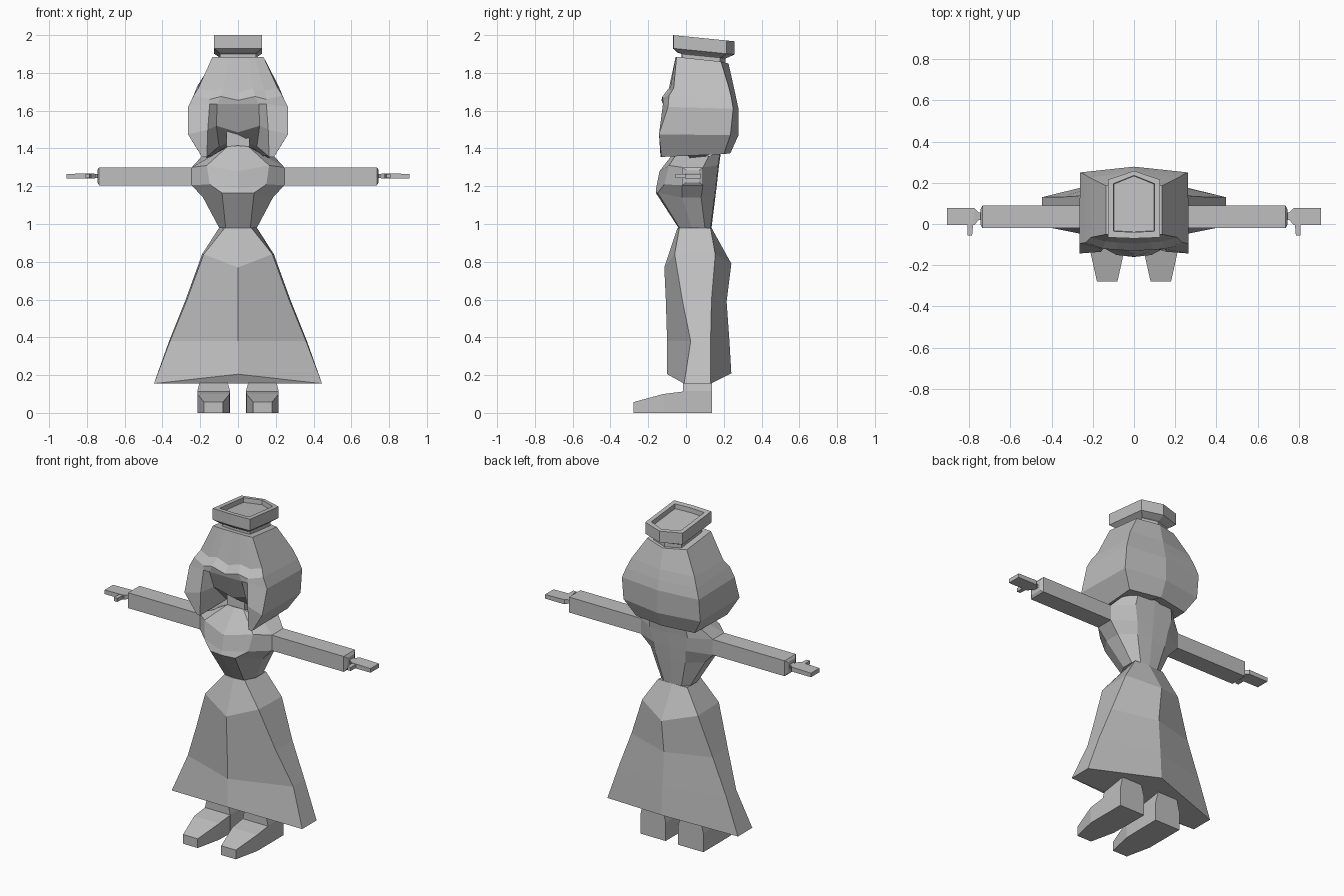
import bpy, bmesh

grey = bpy.data.materials.new("plain_grey")
grey.diffuse_color = (0.52, 0.52, 0.52, 1)


def loft(name, rings):
    """Skin closed rings of points in order and cap both ends."""
    bm = bmesh.new()
    vs = [[bm.verts.new(p) for p in r] for r in rings]
    n = len(rings[0])
    for a, b in zip(vs, vs[1:]):
        for i in range(n):
            j = (i + 1) % n
            bm.faces.new((a[i], a[j], b[j], b[i]))
    bm.faces.new(vs[0])
    bm.faces.new(vs[-1])
    bmesh.ops.recalc_face_normals(bm, faces=bm.faces)
    me = bpy.data.meshes.new(name)
    bm.to_mesh(me)
    bm.free()
    me.materials.append(grey)
    ob = bpy.data.objects.new(name, me)
    bpy.context.collection.objects.link(ob)
    return ob


def sym(half):
    """Half ring from front centre to back centre, completed across x = 0."""
    return half + [(-x, y, z) for x, y, z in half[-2:0:-1]]


def pair(name, rings):
    """Left and right copies of a part."""
    for side, s in (("right", 1), ("left", -1)):
        loft(f"{side}_{name}", [[(s * x, y, z) for x, y, z in r] for r in rings])


def rect_z(x0, x1, y0, y1, z):
    return [(x0, y0, z), (x1, y0, z), (x1, y1, z), (x0, y1, z)]


def rect_x(x, y0, y1, z0, z1):
    return [(x, y0, z0), (x, y1, z0), (x, y1, z1), (x, y0, z1)]


def rect_y(y, x0, x1, z0, z1):
    return [(x0, y, z0), (x1, y, z0), (x1, y, z1), (x0, y, z1)]


# Skirt: front centre, front side, back side, back centre
loft("skirt", [sym(r) for r in (
    [(0, -.10, .205), (.445, -.01, .155), (.445, .13, .155), (0, .24, .21)],
    [(0, -.10, .38), (.36, .025, .38), (.365, .13, .38), (0, .23, .38)],
    [(0, -.107, .60), (.27, -.02, .60), (.277, .135, .60), (0, .215, .59)],
    [(0, -.115, .77), (.182, -.06, .84), (.19, .155, .84), (0, .24, .79)],
    [(0, -.045, .98), (.07, -.035, .98), (.10, .13, .98), (0, .135, .98)],
)])

# Torso with faceted bust and shoulders
loft("torso", [sym(r) for r in (
    [(0, -.04, .98), (.065, -.035, .98), (.10, .03, .98),
     (.10, .10, .98), (.06, .13, .98), (0, .135, .98)],
    [(0, -.16, 1.165), (.085, -.15, 1.165), (.185, -.02, 1.14),
     (.185, .08, 1.14), (.10, .15, 1.14), (0, .155, 1.14)],
    [(0, -.158, 1.19), (.15, -.115, 1.21), (.245, -.02, 1.205),
     (.245, .09, 1.205), (.11, .16, 1.22), (0, .165, 1.22)],
    [(0, -.14, 1.28), (.165, -.09, 1.31), (.245, -.02, 1.30),
     (.245, .09, 1.30), (.13, .17, 1.31), (0, .175, 1.31)],
    [(0, -.035, 1.415), (.055, -.025, 1.41), (.16, .02, 1.35),
     (.19, .12, 1.36), (.12, .18, 1.38), (0, .185, 1.38)],
)])
loft("neck", [rect_z(-.06, .06, -.025, .12, 1.36),
              rect_z(-.06, .06, -.02, .12, 1.50)])

# Head and hair: centre, face, opening edge, front corner, back corner, back centre
loft("head", [sym(r) for r in (
    [(0, -.055, 1.885), (.05, -.055, 1.885), (.09, -.055, 1.885),
     (.135, -.05, 1.885), (.135, .185, 1.86), (0, .225, 1.85)],
    [(0, -.095, 1.695), (.08, -.09, 1.72), (.14, -.085, 1.705),
     (.21, -.065, 1.72), (.215, .225, 1.73), (0, .252, 1.73)],
    [(0, -.13, 1.655), (.09, -.125, 1.675), (.15, -.12, 1.66),
     (.235, -.09, 1.68), (.24, .24, 1.67), (0, .265, 1.67)],
    [(0, -.122, 1.635), (.11, -.122, 1.635), (.15, -.122, 1.635),
     (.265, -.095, 1.62), (.262, .25, 1.61), (0, .278, 1.61)],
    [(0, -.06, 1.485), (.115, -.07, 1.52), (.16, -.135, 1.50),
     (.265, -.143, 1.475), (.262, .235, 1.47), (0, .278, 1.47)],
    [(0, .03, 1.46), (.10, .03, 1.41), (.165, -.135, 1.355),
     (.19, -.13, 1.355), (.20, .20, 1.37), (0, .235, 1.375)],
)])


# Hat: tilted, peaked at the back, recessed on top
def hat_ring(w, front, back, peak, z):
    return sym([(x, y, z - .1 * (y + .07)) for x, y in
                ((0, front), (w, front + .005), (w, back), (0, peak))])


loft("hat", [
    hat_ring(.095, -.025, .18, .21, 1.87),
    hat_ring(.095, -.025, .18, .21, 1.905),
    hat_ring(.10, -.045, .19, .22, 1.91),
    hat_ring(.127, -.07, .215, .258, 1.93),
    hat_ring(.127, -.07, .215, .258, 2.0),
    hat_ring(.10, -.04, .195, .235, 2.0),
    hat_ring(.098, -.038, .193, .233, 1.972),
])

# Arms, wrists, hands and thumbs
pair("arm", [rect_x(.22, -.02, .09, 1.205, 1.30),
             rect_x(.735, -.02, .09, 1.205, 1.30),
             rect_x(.745, .0, .07, 1.22, 1.285)])
pair("hand", [rect_x(.74, .02, .055, 1.243, 1.265),
              rect_x(.752, .02, .055, 1.243, 1.265),
              rect_x(.775, -.005, .078, 1.24, 1.268),
              rect_x(.907, -.005, .078, 1.24, 1.265)])
pair("thumb", [rect_y(.0, .78, .807, 1.243, 1.265),
               rect_y(-.055, .785, .807, 1.243, 1.265)])

# Legs and shoes
pair("leg", [rect_z(.042, .215, -.015, .138, .0),
             rect_z(.042, .215, -.015, .138, .115),
             rect_z(.065, .195, -.015, .138, .20),
             rect_z(.075, .185, .0, .13, .30)])
pair("shoe", [rect_y(.0, .042, .215, 0, .115),
              rect_y(-.12, .045, .215, 0, .10),
              rect_y(-.278, .08, .18, 0, .057)])
